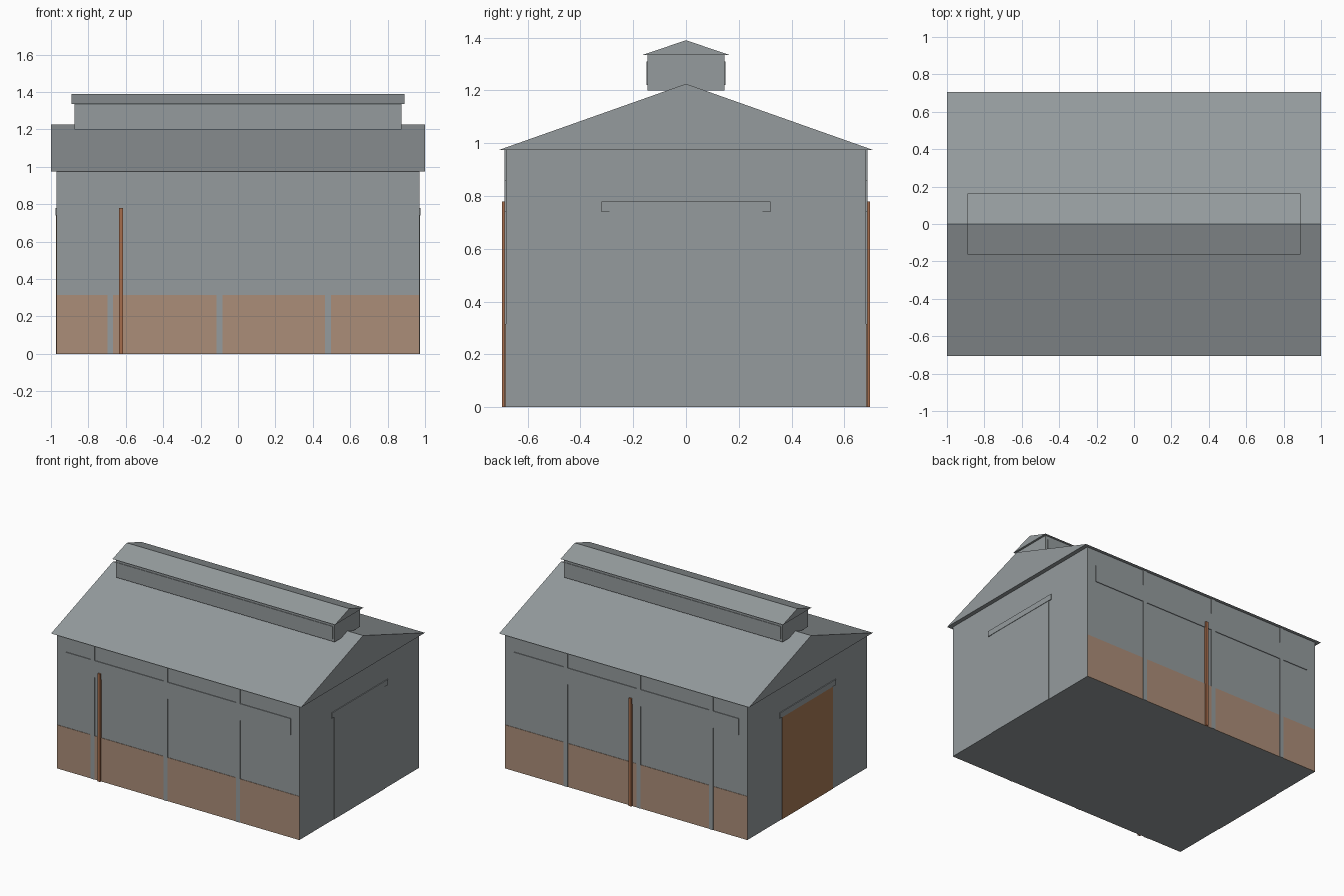
import bpy

cube = bpy.data.objects.get("Cube")
if cube:
    bpy.data.objects.remove(cube, do_unlink=True)


def material(name, color):
    m = bpy.data.materials.new(name)
    m.use_nodes = True
    m.diffuse_color = (*color, 1)
    m.node_tree.nodes["Principled BSDF"].inputs["Base Color"].default_value = (*color, 1)
    return m


GREY = material("grey cladding", (0.30, 0.33, 0.34))
TAN = material("tan plinth", (0.41, 0.27, 0.19))
BROWN = material("brown door", (0.38, 0.19, 0.09))
RUST = material("rust pipe", (0.38, 0.15, 0.07))


def extrude_x(name, profile, x0, x1, mat):
    """Solid made from a y-z profile swept along x."""
    n = len(profile)
    verts = [(x, y, z) for x in (x0, x1) for y, z in profile]
    faces = [tuple(reversed(range(n))), tuple(range(n, 2 * n))]
    faces += [(i, (i + 1) % n, n + (i + 1) % n, n + i) for i in range(n)]
    mesh = bpy.data.meshes.new(name)
    mesh.from_pydata(verts, [], faces)
    mesh.materials.append(mat)
    obj = bpy.data.objects.new(name, mesh)
    bpy.context.collection.objects.link(obj)
    return obj


def box(name, x0, x1, y0, y1, z0, z1, mat):
    y0, y1 = sorted((y0, y1))
    return extrude_x(name, [(y0, z0), (y1, z0), (y1, z1), (y0, z1)], x0, x1, mat)


def gable_roof(name, half_x, half_y, eave, ridge):
    extrude_x(name, [(-half_y, eave), (half_y, eave), (0, ridge)], -half_x, half_x, GREY)


WALL_X, WALL_Y, EAVE = 0.97, 0.682, 0.975

# Main hall and roof
box("walls", -WALL_X, WALL_X, -WALL_Y, WALL_Y, 0, EAVE, GREY)
gable_roof("main_roof", 1.0, 0.707, EAVE, 1.225)

# Raised ridge vent
box("vent_body", -0.875, 0.875, -0.145, 0.145, 1.2, 1.335, GREY)
gable_roof("vent_roof", 0.89, 0.163, 1.335, 1.39)

# Long wall details, front and back
for side, s, pipe_x in (("front", -1, -0.625), ("back", 1, -0.04)):
    y = s * WALL_Y
    box(side + "_plinth", -WALL_X, WALL_X, y, y + s * 0.003, 0, 0.315, TAN)
    box(side + "_window_strip", -0.9, 0.9, y, y + s * 0.005, 0.74, 0.86, GREY)
    for i, x in enumerate((-0.683, -0.1, 0.481)):
        box(f"{side}_column_{i + 1}", x - 0.016, x + 0.016, y, y + s * 0.006, 0, EAVE, GREY)
    box(side + "_pipe", pipe_x - 0.01, pipe_x + 0.01, y, y + s * 0.015, 0, 0.78, RUST)
    box(side + "_vent_louvre", -0.86, 0.86, s * 0.145, s * 0.149, 1.22, 1.31, GREY)

# Sliding doors with head rails on both gable ends
for side, s, mat in (("left", 1, GREY), ("right", -1, BROWN)):
    for part, half, z0, z1, depth, m in (("door", 0.29, 0, 0.74, 0.003, mat),
                                         ("door_rail", 0.32, 0.74, 0.78, 0.006, GREY)):
        x0, x1 = sorted((s * WALL_X, s * (WALL_X + depth)))
        box(f"{side}_{part}", x0, x1, -half, half, z0, z1, m)
